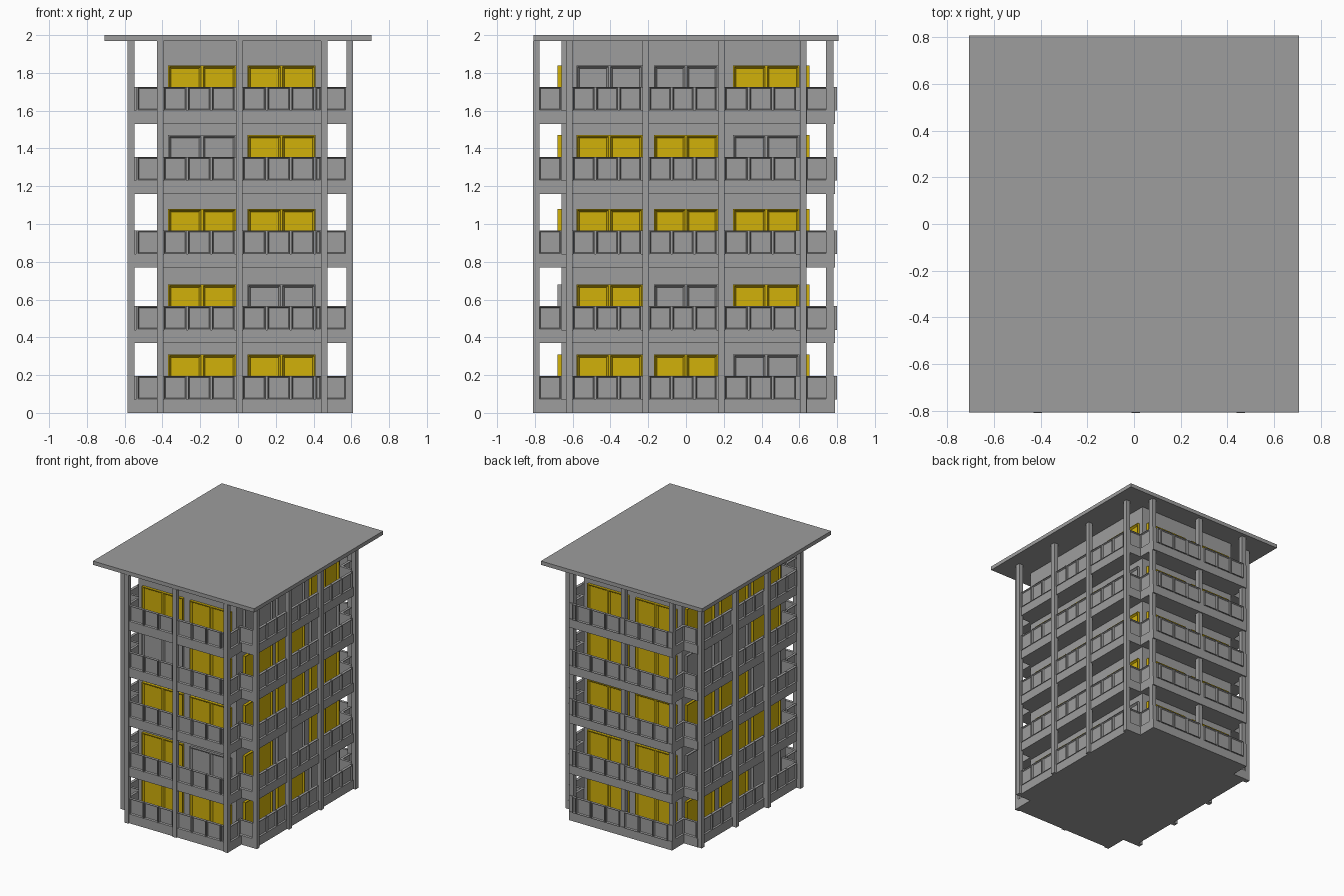
import bpy, bmesh
from mathutils import Vector

old = bpy.data.objects.get("Cube")
if old:
    bpy.data.objects.remove(old, do_unlink=True)


def material(name, rgb):
    m = bpy.data.materials.new(name)
    m.use_nodes = True
    m.diffuse_color = (*rgb, 1)
    m.node_tree.nodes["Principled BSDF"].inputs["Base Color"].default_value = (*rgb, 1)
    return m


concrete = material("concrete grey", (0.34, 0.34, 0.34))
lit = material("lit window yellow", (0.64, 0.44, 0.003))


def box(bm, lo, hi, normal=None, rim=0.01, depth=0.01, mat=0):
    """Axis-aligned box; the face looking along normal gets a sloped recess."""
    lo, hi = [min(a, b) for a, b in zip(lo, hi)], [max(a, b) for a, b in zip(lo, hi)]
    v = [bm.verts.new((x, y, z)) for x in (lo[0], hi[0])
         for y in (lo[1], hi[1]) for z in (lo[2], hi[2])]
    quads = ("0132", "4675", "0451", "2376", "0264", "1573")
    faces = [bm.faces.new([v[int(c)] for c in q]) for q in quads]
    for f in faces:
        f.normal_update()
        f.material_index = mat
    if normal:
        face = max(faces, key=lambda f: f.normal.dot(Vector(normal)))
        new = bmesh.ops.inset_region(bm, faces=[face], thickness=rim * 0.4)["faces"]
        new += bmesh.ops.inset_region(bm, faces=[face], thickness=rim * 0.6,
                                      depth=-depth)["faces"]
        for f in new + [face]:
            f.material_index = mat


def finish(bm, name):
    me = bpy.data.meshes.new(name)
    bm.to_mesh(me)
    bm.free()
    me.materials.append(concrete)
    me.materials.append(lit)
    ob = bpy.data.objects.new(name, me)
    bpy.context.collection.objects.link(ob)


# Each side: how (along, outward) maps to (x, y)
SIDES = {
    "front": dict(to=lambda u, d: (u, -d), wall=0.66, rail=0.80, post=(0.775, 0.81),
                  ends=(-0.43, 0.475), posts=(-0.43, -0.01, 0.44),
                  wins=((-0.37, -0.01), (0.05, 0.41)),
                  lights=("YY", "YG", "YY", "GY", "YY")),
    "back": dict(to=lambda u, d: (u, d), wall=0.635, rail=0.80, post=(0.742, 0.78),
                 ends=(-0.43, 0.475), posts=(-0.43, -0.01, 0.44),
                 wins=((-0.37, -0.01), (0.05, 0.41)),
                 lights=("YY", "YY", "YY", "YY", "YY")),
    "right": dict(to=lambda u, d: (d, u), wall=0.45, rail=0.595, post=(0.575, 0.61),
                  ends=(-0.635, 0.64), posts=(-0.635, -0.23, 0.17, 0.603),
                  wins=((-0.58, -0.23), (-0.17, 0.17), (0.25, 0.60)),
                  lights=("YYG", "YGY", "YYY", "YYG", "GGY")),
    "left": dict(to=lambda u, d: (-d, u), wall=0.41, rail=0.555, post=(0.548, 0.585),
                 ends=(-0.635, 0.64), posts=(-0.635, -0.23, 0.17, 0.603),
                 wins=((-0.58, -0.23), (-0.17, 0.17), (0.25, 0.60)),
                 lights=("GYY", "YYG", "GYY", "YGG", "YYY")),
}
FLOORS = (0, 0.37, 0.77, 1.16, 1.53)
SLAB, RAIL, WINDOW, EAVE = 0.07, 0.125, 0.24, 1.97

# Core walls
bm = bmesh.new()
box(bm, (-0.41, -0.66, 0), (0.45, 0.635, EAVE))
finish(bm, "core_walls")

# Flat roof
bm = bmesh.new()
box(bm, (-0.708, -0.808, EAVE), (0.708, 0.808, 2))
finish(bm, "roof")

# Cross-shaped floor slabs, leaving notched corners
bm = bmesh.new()
for z in FLOORS:
    box(bm, (-0.43, -0.80, z), (0.475, 0.79, z + SLAB))
    box(bm, (-0.55, -0.635, z), (0.59, 0.64, z + SLAB))
finish(bm, "floor_slabs")

for name, s in SIDES.items():
    to, wall, rail, (a, b) = s["to"], s["wall"], s["rail"], s["ends"]
    out = (*to(0, 1), 0)
    along = Vector((*to(1, 0), 0))

    def put(bm, u, d, z, normal=None, **kw):
        box(bm, (*to(u[0], d[0]), z[0]), (*to(u[1], d[1]), z[1]), normal, **kw)

    # Full-height columns
    bm = bmesh.new()
    for u in s["posts"]:
        put(bm, (u, u + 0.035), s["post"], (0, EAVE))
    finish(bm, name + "_columns")

    # Balcony railings: backing sheet, recessed panels and end panels
    bm = bmesh.new()
    for z in FLOORS:
        span = (z + SLAB, z + SLAB + RAIL)
        put(bm, (a, b), (rail - 0.022, rail - 0.014), span)
        for p, q in zip(s["posts"], s["posts"][1:]):
            start = p + 0.037
            pitch = min((q - start) / 3, 0.128)
            cells = [(start + i * pitch, start + (i + 1) * pitch - 0.008) for i in range(3)]
            if q - cells[-1][1] > 0.025:
                cells.append((cells[-1][1] + 0.008, q))
            for cell in cells:
                put(bm, cell, (rail - 0.02, rail), span, out, rim=0.012)
        for u, v, way in ((a, a + 0.02, -1), (b, b - 0.02, 1)):
            put(bm, (u, v), (wall, rail - 0.022), span, along * way, rim=0.012)
    finish(bm, name + "_railings")

    # Paired windows, some lit
    bm = bmesh.new()
    for z, row in zip(FLOORS, s["lights"]):
        for (u, v), code in zip(s["wins"], row):
            mid = (u + v) / 2
            lamp = int(code == "Y")
            for cell in ((u, mid), (mid, v)):
                put(bm, cell, (wall - 0.01, wall + 0.02), (z + SLAB, z + SLAB + WINDOW),
                    out, rim=0.022, depth=0.014, mat=lamp)
    finish(bm, name + "_windows")
